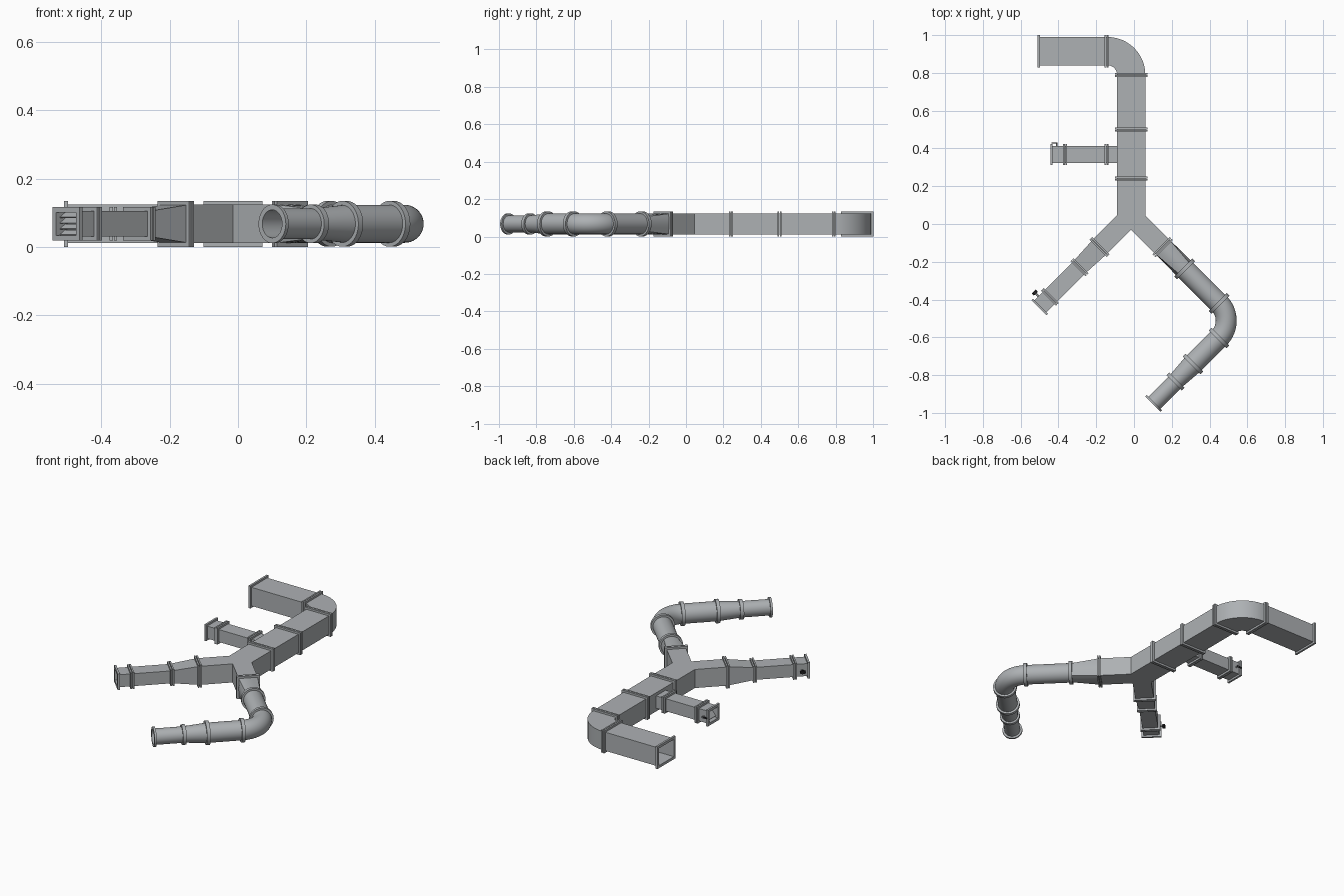
import bpy
import bmesh
from math import cos, sin, pi, radians
from mathutils import Vector, Matrix

if "Cube" in bpy.data.objects:
    bpy.data.objects.remove(bpy.data.objects["Cube"])

MID = 0.0675       # height of every duct axis
WALL = 0.004
LIP = 0.0115
UP = Vector((0, 0, 1))


def material(name, rgb, rough):
    m = bpy.data.materials.new(name)
    m.use_nodes = True
    m.diffuse_color = (*rgb, 1)
    node = m.node_tree.nodes["Principled BSDF"]
    node.inputs["Base Color"].default_value = (*rgb, 1)
    node.inputs["Roughness"].default_value = rough
    return m


STEEL = material("galvanised steel", (0.42, 0.44, 0.455), 0.5)
DARK = material("dark handle", (0.02, 0.02, 0.022), 0.6)


def finish(bm, name, mat=STEEL, smooth=False):
    mesh = bpy.data.meshes.new(name)
    bm.to_mesh(mesh)
    bm.free()
    mesh.materials.append(mat)
    ob = bpy.data.objects.new(name, mesh)
    bpy.context.collection.objects.link(ob)
    if smooth:
        mesh.polygons.foreach_set("use_smooth", [True] * len(mesh.polygons))
        mesh.set_sharp_from_angle(angle=radians(30))
    return ob


def ring(pos, d, w, h, is_round, n):
    """Cross-section points around an axis point; corners fall on the diagonals."""
    side = Vector((d.y, -d.x, 0))
    pts = []
    for i in range(n):
        a = pi / 4 + 2 * pi * i / n
        u, v = cos(a), sin(a)
        s = 1 if is_round else max(abs(u), abs(v))
        pts.append(Vector((pos[0], pos[1], MID)) + side * (u / s * w / 2) + UP * (v / s * h / 2))
    return pts


def duct(name, sections, wall=WALL):
    """Hollow duct lofted through (position, direction, width, height, is_round)."""
    any_round = any(s[4] for s in sections)
    n = 40 if any_round else 4
    outer = [ring(*s, n) for s in sections]
    inner = [ring(p, d, w - 2 * wall, h - 2 * wall, r, n) for p, d, w, h, r in sections]
    bm = bmesh.new()
    rings = [[bm.verts.new(p) for p in r] for r in outer + inner[::-1]]
    for k, a in enumerate(rings):
        b = rings[(k + 1) % len(rings)]
        for i in range(n):
            j = (i + 1) % n
            bm.faces.new((a[i], b[i], b[j], a[j]))
    return finish(bm, name, smooth=any_round or len(sections) > 2)


def flange(name, pos, d, size, is_round=False, thick=0.012):
    w, h = (s + 2 * LIP for s in size)
    p = Vector(pos)
    off = d.to_2d() * thick / 2
    return duct(name, [(p - off, d, w, h, is_round), (p + off, d, w, h, is_round)], LIP + WALL)


def joint(name, pos, d, size):
    """Pair of bolted frames with a thin gap."""
    for tag, s in (("a", -1), ("b", 1)):
        flange(name + "_" + tag, Vector(pos) + d.to_2d() * 0.006 * s, d, size, thick=0.009)


def box(name, pos, size, d, tilt=0, mat=STEEL):
    """Box with its x side along direction d, tilted around its y side."""
    bm = bmesh.new()
    bmesh.ops.create_cube(bm, size=1)
    turn = Vector((1, 0)).angle_signed(d.to_2d())
    bm.transform(Matrix.Translation(pos) @ Matrix.Rotation(-turn, 4, "Z")
                 @ Matrix.Rotation(tilt, 4, "Y") @ Matrix.Diagonal((*size, 1)))
    return finish(bm, name, mat)


def rod(name, pos, axis, radius, length, mat=STEEL):
    bm = bmesh.new()
    bmesh.ops.create_cone(bm, cap_ends=True, segments=16, radius1=radius, radius2=radius, depth=length)
    bm.transform(Matrix.Translation(pos) @ axis.to_track_quat("Z", "Y").to_matrix().to_4x4())
    return finish(bm, name, mat, smooth=True)


NORTH, WEST = Vector((0, 1, 0)), Vector((-1, 0, 0))
SW = Vector((-1, -1, 0)).normalized()
SE = Vector((1, -1, 0)).normalized()
MAIN = (0.15, 0.112)
ARM = (0.106, 0.112)
SMALL = (0.09, 0.075)
PIPE = (0.111, 0.111)
THIN = (0.09, 0.09)
CX = -0.015


def straight(name, a, b, d, size, end_size=None, r0=False, r1=False):
    return duct(name, [(a, d, *size, r0), (b, d, *(end_size or size), r1)])


# Y-shaped junction: plan outline extruded, left open at the three mouths
arm_l, arm_r = Vector((-0.182, -0.122)), Vector((0.152, -0.122))
half = 0.0375
outline = [(CX + 0.075, 0.24), (CX - 0.075, 0.24), (CX - 0.075, 0.045),
           (arm_l.x - half, arm_l.y + half), (arm_l.x + half, arm_l.y - half), (CX, -0.03),
           (arm_r.x - half, arm_r.y - half), (arm_r.x + half, arm_r.y + half), (CX + 0.075, 0.045)]
mouths = (0, 3, 6)
bm = bmesh.new()
low = [bm.verts.new((x, y, MID - 0.056)) for x, y in outline]
high = [bm.verts.new((x, y, MID + 0.056)) for x, y in outline]
bm.faces.new(high)
bm.faces.new(low[::-1])
for i in range(len(outline)):
    j = (i + 1) % len(outline)
    if i not in mouths:
        bm.faces.new((low[i], low[j], high[j], high[i]))
bmesh.ops.triangulate(bm, faces=[f for f in bm.faces if len(f.verts) > 4])
finish(bm, "y_junction")

# Main trunk, curved elbow and open outlet
straight("trunk_front", (CX, 0.24), (CX, 0.5), NORTH, MAIN)
straight("trunk_back", (CX, 0.5), (CX, 0.79), NORTH, MAIN)
for k, y in enumerate((0.24, 0.5, 0.79)):
    joint(f"trunk_joint_{k}", (CX, y), NORTH, MAIN)
bend = []
for k in range(13):
    a = pi / 2 * k / 12
    bend.append(((-0.14 + 0.125 * cos(a), 0.79 + 0.125 * sin(a)),
                 Vector((-sin(a), cos(a), 0)), *MAIN, False))
duct("trunk_elbow", bend)
joint("elbow_joint", (-0.145, 0.915), WEST, MAIN)
straight("outlet_duct", (-0.14, 0.915), (-0.505, 0.915), WEST, MAIN)
flange("outlet_flange", (-0.504, 0.915), WEST, MAIN)

# Small side branch with a single-blade damper
straight("side_branch", (CX - 0.074, 0.368), (-0.437, 0.368), WEST, SMALL)
joint("side_joint_inner", (-0.145, 0.368), WEST, SMALL)
joint("side_joint_outer", (-0.365, 0.368), WEST, SMALL)
flange("side_end_flange", (-0.437, 0.368), WEST, SMALL)
box("side_damper_blade", (-0.405, 0.368, MID), (0.068, 0.082, 0.003), WEST, radians(50))
rod("side_damper_shaft", (-0.41, 0.418, MID), NORTH, 0.004, 0.026)
box("side_damper_lever", (-0.421, 0.428, MID), (0.032, 0.005, 0.009), WEST, mat=DARK)

# Left arm: reducer, duct and louvre damper


def along(p, d, t):
    return Vector(p) + d.to_2d() * t


l1, l2, l3, l4 = (along(arm_l, SW, t) for t in (0, 0.151, 0.373, 0.455))
joint("arm_joint_0", l1, SW, ARM)
straight("arm_reducer", l1, l2, SW, ARM, SMALL)
joint("arm_joint_1", l2, SW, SMALL)
straight("arm_duct", l2, l3, SW, SMALL)
joint("arm_joint_2", l3, SW, SMALL)
straight("damper_box", l3, l4, SW, SMALL)
flange("damper_flange", along(l4, SW, -0.006), SW, SMALL)
for k in range(4):
    p = along(l4, SW, -0.028)
    box(f"damper_louvre_{k}", (p.x, p.y, MID + (k - 1.5) * 0.017), (0.026, 0.082, 0.003), SW, radians(32))
out = Vector((-1, 1, 0)).normalized()
hub = along(l4, SW, -0.042).to_3d() + UP * MID
rod("damper_shaft", hub + out * 0.056, out, 0.005, 0.03)
rod("damper_knob", hub + out * 0.07, out, 0.011, 0.012, DARK)
box("damper_handle", hub + out * 0.073, (0.03, 0.016, 0.012), SW, mat=DARK)

# Right arm: square-to-round piece, pipe, bend, reducer and thin open pipe
r1, r2, r3 = arm_r, Vector((0.268, -0.238)), Vector((0.45, -0.42))
joint("pipe_joint_square", r1, SE, ARM)
straight("square_to_round", r1, r2, SE, ARM, PIPE, False, True)
straight("upper_pipe", r2, r3, SE, PIPE, None, True, True)
R = 0.13
centre = r3 + SW.to_2d() * R
sweep = []
for k in range(17):
    a = pi / 4 - pi / 2 * k / 16
    sweep.append((centre + Vector((cos(a), sin(a))) * R, Vector((sin(a), -cos(a), 0)), *PIPE, True))
duct("pipe_bend", sweep)
r4 = sweep[-1][0]
r5, r6, r7 = (along(r4, SW, t) for t in (0.195, 0.326, 0.495))
straight("lower_pipe", r4, r5, SW, PIPE, None, True, True)
straight("pipe_reducer", r5, r6, SW, PIPE, THIN, True, True)
straight("thin_pipe", r6, r7, SW, THIN, None, True, True)
collars = ((r2, SE, PIPE), (r3, SE, PIPE), (r4, SW, PIPE), (r5, SW, PIPE), (r6, SW, THIN))
for k, (p, d, size) in enumerate(collars):
    flange(f"pipe_collar_{k}", p, d, size, True, 0.02)
flange("pipe_end_flange", along(r7, SW, -0.006), SW, THIN, True)
